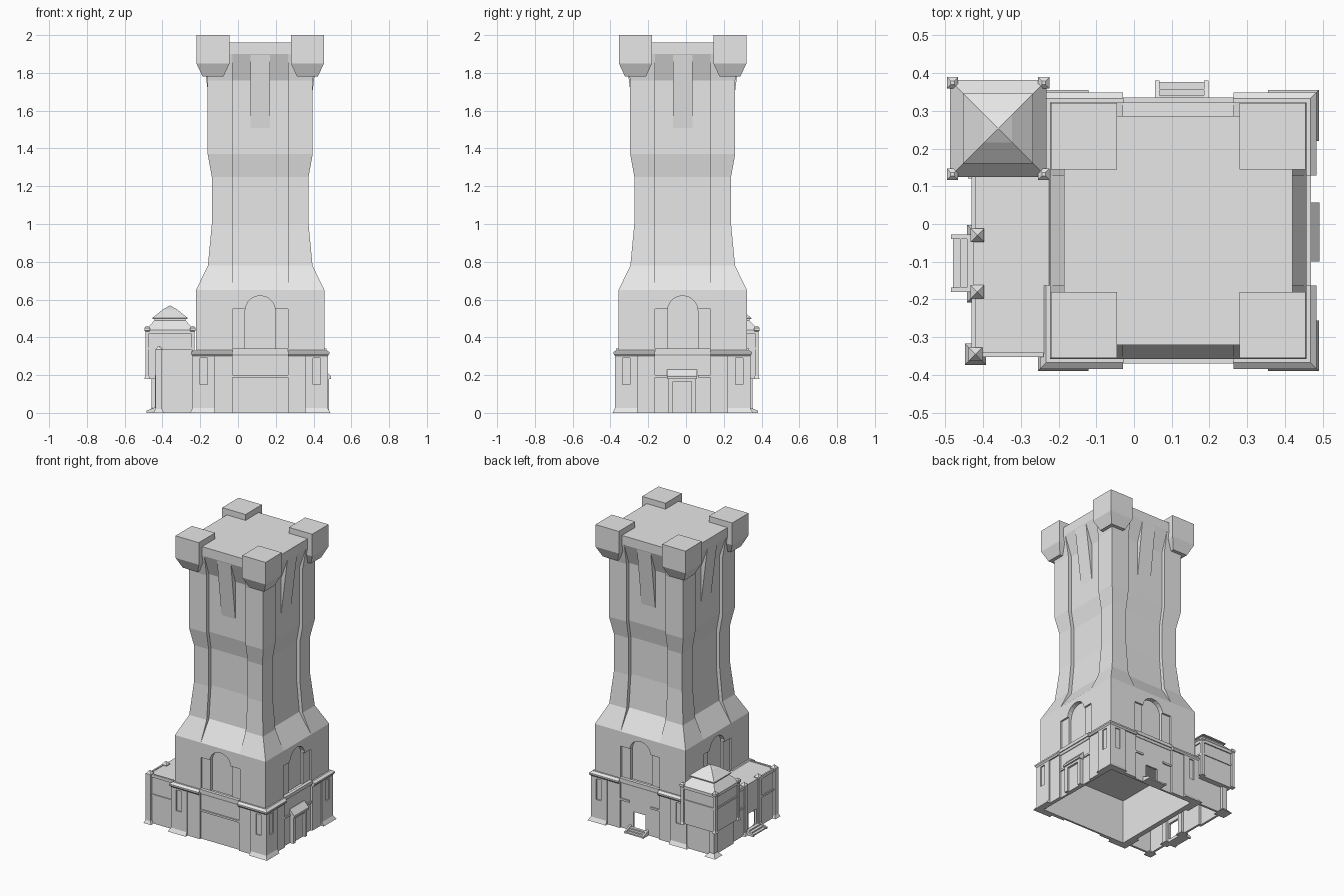
import bpy, bmesh, math
from mathutils import Matrix, Vector

if "Cube" in bpy.data.objects:
    bpy.data.objects.remove(bpy.data.objects["Cube"], do_unlink=True)

stone = bpy.data.materials.new("pale_stone")
stone.use_nodes = True
GREY = (0.8, 0.8, 0.8, 1)
stone.diffuse_color = GREY
stone.node_tree.nodes["Principled BSDF"].inputs["Base Color"].default_value = GREY

TOWER = Vector((0.1175, -0.0175, 0))
W = 0.146  # half width of the middle bay on each tower side


def finish(name, bm):
    bmesh.ops.dissolve_limit(bm, angle_limit=0.01, verts=bm.verts[:], edges=bm.edges[:])
    bmesh.ops.recalc_face_normals(bm, faces=bm.faces[:])
    mesh = bpy.data.meshes.new(name)
    bm.to_mesh(mesh)
    bm.free()
    mesh.materials.append(stone)
    obj = bpy.data.objects.new(name, mesh)
    bpy.context.collection.objects.link(obj)
    return obj


def solid(name, pts, side=None):
    """Convex solid; with a side, points are tower-local facing front, turned by quarter turns."""
    bm = bmesh.new()
    for p in pts:
        v = Vector(p)
        if side is not None:
            v = Matrix.Rotation(side * math.pi / 2, 3, 'Z') @ v + TOWER
        bm.verts.new(v)
    res = bmesh.ops.convex_hull(bm, input=bm.verts[:])
    junk = [g for g in res["geom_interior"] + res["geom_unused"] if isinstance(g, bmesh.types.BMVert)]
    bmesh.ops.delete(bm, geom=list(set(junk)), context='VERTS')
    return finish(name, bm)


def box(name, x, y, z, side=None):
    return solid(name, [(a, b, c) for a in x for b in y for c in z], side)


def stack(name, cx, cy, levels):
    """Square sections (z, half size) joined upward."""
    bm = bmesh.new()
    rings = [[bm.verts.new((cx + sx * h, cy + sy * h, z))
              for sx, sy in ((-1, -1), (1, -1), (1, 1), (-1, 1))] for z, h in levels]
    return skin(name, bm, rings)


def skin(name, bm, rings):
    n = len(rings[0])
    for a, b in zip(rings, rings[1:]):
        for i in range(n):
            bm.faces.new((a[i], a[(i + 1) % n], b[(i + 1) % n], b[i]))
    bm.faces.new(rings[0][::-1])
    bm.faces.new(rings[-1])
    bmesh.ops.remove_doubles(bm, verts=bm.verts[:], dist=0.0002)
    return finish(name, bm)


def piered(name, levels, w=W):
    """Tower section with corner piers: (z, pier half size, recess of middle bay)."""
    bm = bmesh.new()
    rings = []
    for z, h, d in levels:
        ring = []
        for k in range(4):
            turn = Matrix.Rotation(k * math.pi / 2, 3, 'Z')
            for p in ((h, -h), (h, -w), (h - d, -w), (h - d, w), (h, w)):
                ring.append(bm.verts.new(turn @ Vector((*p, z)) + TOWER))
        rings.append(ring)
    return skin(name, bm, rings)


def cut(obj, cutters):
    for c in cutters:
        mod = obj.modifiers.new("cut", 'BOOLEAN')
        mod.operation, mod.solver, mod.object = 'DIFFERENCE', 'EXACT', c
    deps = bpy.context.evaluated_depsgraph_get()
    mesh = bpy.data.meshes.new_from_object(obj.evaluated_get(deps))
    obj.modifiers.clear()
    obj.data = mesh
    for c in cutters:
        bpy.data.objects.remove(c, do_unlink=True)


# Tower shaft with recessed bays and arched niches
shaft = piered("tower_shaft", [
    (0.325, 0.34, 0), (0.65, 0.34, 0), (0.78, 0.277, 0.025), (1.0, 0.256, 0.025),
    (1.25, 0.256, 0.025), (1.37, 0.278, 0.025), (1.76, 0.278, 0.025),
    (1.9, 0.303, 0), (1.96, 0.303, 0)])
niches = []
for k in range(4):
    niches.append(box("niche_cut", (-W, W), (-0.328, -0.4), (0.335, 0.55), k))
    arch = [(u, 0.335) for u in (-0.08, 0.08)]
    arch += [(0.08 * math.cos(t * math.pi / 10), 0.54 + 0.08 * math.sin(t * math.pi / 10)) for t in range(11)]
    niches.append(solid("arch_cut", [(u, r, z) for u, z in arch for r in (-0.31, -0.4)], k))
cut(shaft, niches)

# Sloped brackets under the parapet and corner turrets
for k in range(4):
    solid("parapet_bracket", [(u, r, z) for u in (-0.052, 0.052)
                              for r, z in ((-0.252, 1.5), (-0.302, 1.9), (-0.23, 1.9), (-0.23, 1.5))], k)
    sx, sy = ((-1, -1), (1, -1), (1, 1), (-1, 1))[k]
    stack("corner_turret", TOWER.x + sx * 0.25, TOWER.y + sy * 0.25,
          [(1.78, 0.055), (1.85, 0.0875), (2.0, 0.0875)])


def hall_cutters():
    """Hollow hall, open below, with the rear doorway."""
    x, y = TOWER.x, TOWER.y
    return [box("hall_cut", (x - 0.325, x + 0.325), (y - 0.325, y + 0.325), (-0.1, 0.3)),
            box("door_cut", (0.08, 0.17), (0.2, 0.5), (0.02, 0.13))]


# Lower storey: walls, stepped corner piers with flared feet, cornice
walls = piered("base_walls", [(0, 0.35, 0.012), (0.32, 0.35, 0.012)])
cut(walls, hall_cutters())
piers = piered("base_piers", [(0, 0.372, 0.04), (0.025, 0.358, 0.026), (0.305, 0.358, 0.026)], 0.238)
slots = [box("slot_cut", (s * 0.28, s * 0.318), (-0.346, -0.4), (0.15, 0.29), k)
         for k in range(4) for s in (-1, 1)]
cut(piers, hall_cutters() + slots)
piered("base_cornice", [(0.302, 0.358, 0.016), (0.312, 0.366, 0.02), (0.322, 0.366, 0.02), (0.334, 0.35, 0.008)])
for k in range(3):
    spans = ((-W, W),) if k == 0 else ((-W, -0.08), (0.08, W))
    for span in spans:
        box("bay_ledge", span, (-0.33, -0.346), (0.187, 0.2), k)
    box("bay_cornice", (-W, W), (-0.33, -0.352), (0.318, 0.34), k)

# Side porch with a sloping roof
porch = box("porch_body", (0.44, 0.482), (-0.095, 0.052), (0, 0.185))
cut(porch, [box("porch_cut", (0.468, 0.6), (-0.07, 0.03), (-0.1, 0.165))])
solid("porch_roof", [(x, y, z) for y in (-0.1, 0.057)
                     for x, z in ((0.44, 0.18), (0.492, 0.18), (0.492, 0.193), (0.458, 0.23), (0.44, 0.23))])

# Side wing, hollow, with a doorway
wing = box("wing_walls", (-0.425, -0.2), (-0.345, 0.14), (0, 0.33))
cut(wing, [box("wing_cut", (-0.41, -0.235), (-0.33, 0.2), (-0.1, 0.3)),
           box("door_cut", (-0.6, -0.3), (-0.15, -0.06), (0.02, 0.13))])
box("wing_front_ledge", (-0.405, -0.24), (-0.34, -0.351), (0.187, 0.2))
box("wing_front_cornice", (-0.43, -0.24), (-0.34, -0.352), (0.315, 0.335))
for y in ((-0.33, -0.195), (-0.015, 0.13)):
    box("wing_side_ledge", (-0.42, -0.431), y, (0.187, 0.2))
    box("wing_side_cornice", (-0.42, -0.431), y, (0.315, 0.335))
for x, y in ((-0.42, -0.345), (-0.415, -0.18), (-0.415, -0.03)):
    stack("wing_pier", x, y, [(0, 0.028), (0.02, 0.018), (0.335, 0.018), (0.355, 0.001)])

# Corner pavilion: hollow lower body, overhanging room, tiered roof
PX, PY = -0.36, 0.253
body = solid("pavilion_base", [(x, y, z) for z, e in ((0, 0), (0.2, 0))
                               for x in (-0.44, -0.2) for y in (0.12, 0.335)])
cut(body, [box("pavilion_cut", (-0.425, -0.235), (0.05, 0.32), (-0.1, 0.18))])
stack("pavilion_foot", -0.44, 0.335, [(0, 0.04), (0.025, 0.018), (0.2, 0.018)])
stack("pavilion_room", PX, PY, [(0.18, 0.12), (0.335, 0.12), (0.335, 0.126), (0.347, 0.126), (0.347, 0.12),
                                (0.42, 0.12), (0.42, 0.128), (0.44, 0.128)])
stack("pavilion_roof", PX, PY, [(0.44, 0.128), (0.49, 0.082), (0.497, 0.082), (0.497, 0.093),
                                (0.503, 0.093), (0.548, 0.037), (0.568, 0.001)])
for sx in (-1, 1):
    for sy in (-1, 1):
        stack("pavilion_post", PX + sx * 0.121, PY + sy * 0.121,
              [(0.18, 0.015), (0.195, 0.01), (0.43, 0.01), (0.435, 0.015), (0.45, 0.015), (0.46, 0.005)])

# Entrance steps with cheek walls, at the rear and at the wing
for i in range(3):
    top, out = 0.027 - i * 0.009, 0.018 * (i + 1)
    box("rear_step", (0.06, 0.19), (0.32, 0.322 + out), (0, top))
    box("wing_step", (-0.42, -0.425 - out), (-0.17, -0.04), (0, top))
for u in (0.055, 0.185):
    solid("rear_step_cheek", [(x, y, z) for x in (u, u + 0.012)
                              for y, z in ((0.32, 0), (0.38, 0), (0.38, 0.012), (0.32, 0.036))])
for v in (-0.18, -0.04):
    solid("wing_step_cheek", [(x, y, z) for y in (v, v + 0.012)
                              for x, z in ((-0.42, 0), (-0.485, 0), (-0.485, 0.012), (-0.42, 0.036))])
